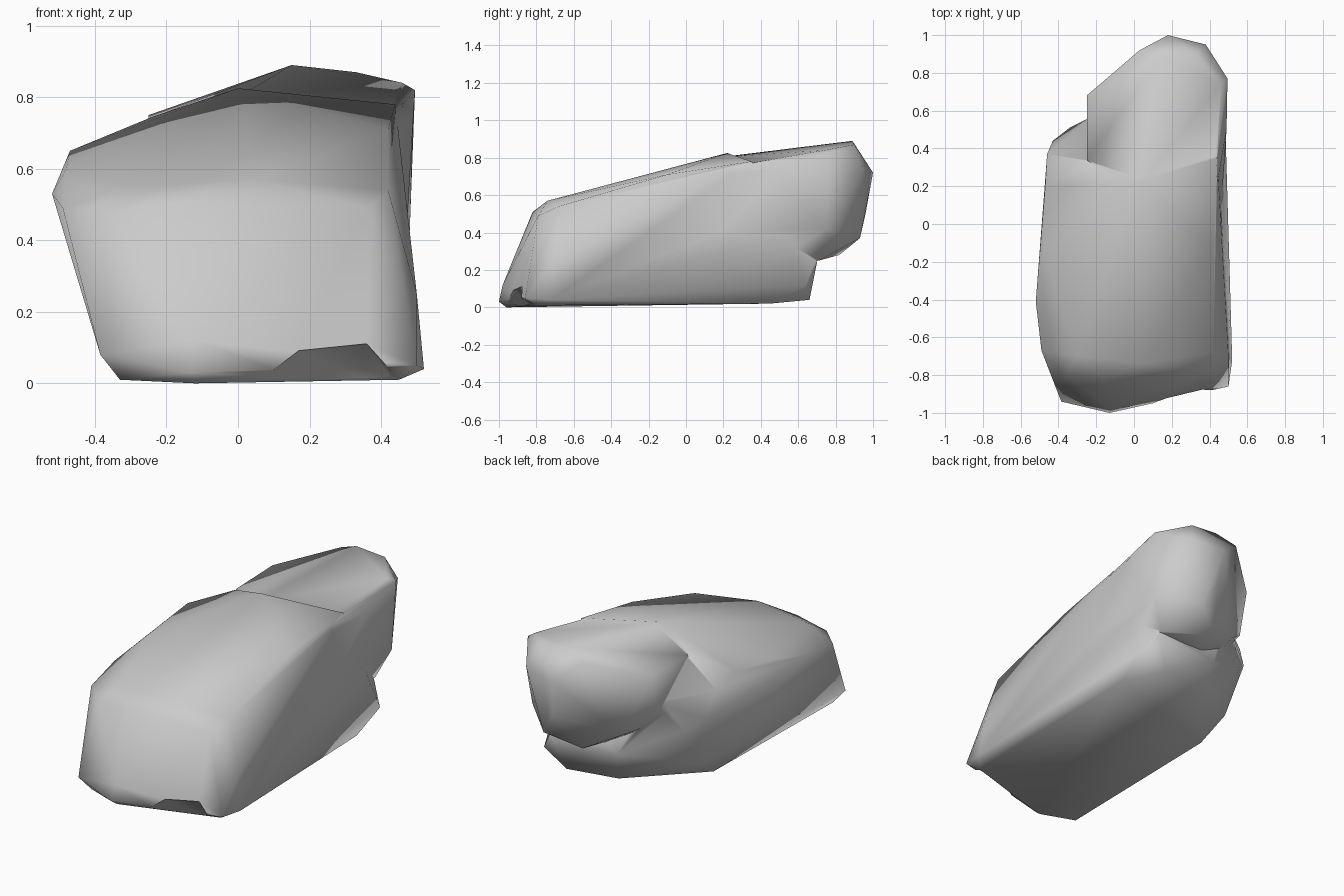
import bpy, bmesh, math


def hull(name, points):
    """Faceted stone chunk: convex hull around a few corner points."""
    bm = bmesh.new()
    for p in points:
        bm.verts.new(p)
    bmesh.ops.convex_hull(bm, input=bm.verts[:])
    loose = [v for v in bm.verts if not v.link_faces]
    bmesh.ops.delete(bm, geom=loose, context='VERTS')
    bmesh.ops.recalc_face_normals(bm, faces=bm.faces[:])
    mesh = bpy.data.meshes.new(name)
    bm.to_mesh(mesh)
    bm.free()
    ob = bpy.data.objects.new(name, mesh)
    bpy.context.collection.objects.link(ob)
    return ob


# main body: flat base, sloping front, top rising to the back
rock = hull("rock", [
    (-0.33, -0.90, 0.01), (-0.12, -0.96, 0), (0.45, -0.80, 0.01),
    (0.46, 0.45, 0.02), (0.32, 0.66, 0.04), (0.02, 0.60, 0.04), (-0.32, 0.20, 0.02),
    (-0.385, -0.94, 0.08), (-0.13, -1.0, 0.03), (-0.12, -0.98, 0.12),
    (0.50, -0.86, 0.05), (0.52, -0.72, 0.04), (0.50, -0.70, 0.25),
    (-0.49, -0.67, 0.49), (-0.36, -0.80, 0.48), (-0.15, -0.82, 0.51), (0.37, -0.79, 0.49),
    (0.42, -0.68, 0.54), (0.05, -0.74, 0.57), (-0.30, -0.70, 0.55),
    (-0.52, -0.41, 0.53), (-0.48, -0.13, 0.60), (-0.47, 0.20, 0.65), (-0.46, 0.37, 0.60),
    (0.0, 0.22, 0.825), (-0.24, 0.32, 0.745), (0.42, -0.10, 0.71), (0.44, 0.35, 0.78),
    (-0.43, 0.44, 0.45), (-0.34, 0.51, 0.38), (-0.24, 0.56, 0.55),
    (0.48, 0.64, 0.12), (0.40, 0.70, 0.24), (-0.02, 0.67, 0.22), (-0.36, 0.36, 0.14),
])

# overhanging back lobe, running forward into the body so the top is continuous
lobe = hull("back_lobe", [
    (0.15, 0.89, 0.89), (0.33, 0.90, 0.87), (0.46, 0.74, 0.84), (0.495, 0.77, 0.82),
    (0.49, 0.50, 0.74), (0.38, 0.95, 0.74), (0.18, 1.0, 0.72), (0.03, 0.92, 0.84),
    (-0.25, 0.68, 0.75), (-0.25, 0.62, 0.50), (0.20, 0.96, 0.50), (0.28, 0.93, 0.37),
    (0.10, 0.82, 0.28), (0.40, 0.71, 0.25), (0.48, 0.75, 0.42), (-0.10, 0.73, 0.38),
    (0.0, 0.16, 0.80), (0.43, 0.15, 0.735), (-0.25, 0.34, 0.74),
    (0.47, 0.20, 0.40), (-0.25, 0.30, 0.40), (0.40, 0.40, 0.20), (0.0, 0.40, 0.25),
])

# hollow under the front right
chip = hull("front_chip", [
    (0.06, -0.92, -0.03), (0.46, -0.80, -0.03), (0.09, -0.95, 0.03), (0.43, -0.85, 0.03),
    (0.17, -0.91, 0.09), (0.36, -0.87, 0.11), (0.08, -1.05, 0.03), (0.44, -1.0, 0.03),
    (0.17, -1.0, 0.10), (0.36, -1.0, 0.12)])

# merge the chunks and remove the helpers
for ob, op in [(lobe, 'UNION'), (chip, 'DIFFERENCE')]:
    ob.hide_render = True
    mod = rock.modifiers.new(op, 'BOOLEAN')
    mod.object, mod.operation, mod.solver = ob, op, 'EXACT'
    bpy.context.view_layer.objects.active = rock
    bpy.ops.object.modifier_apply(modifier=mod.name)
    bpy.data.objects.remove(ob)

# soft stone shading
bpy.ops.object.select_all(action='DESELECT')
rock.select_set(True)
bpy.context.view_layer.objects.active = rock
bpy.ops.object.shade_smooth_by_angle(angle=math.radians(75))
